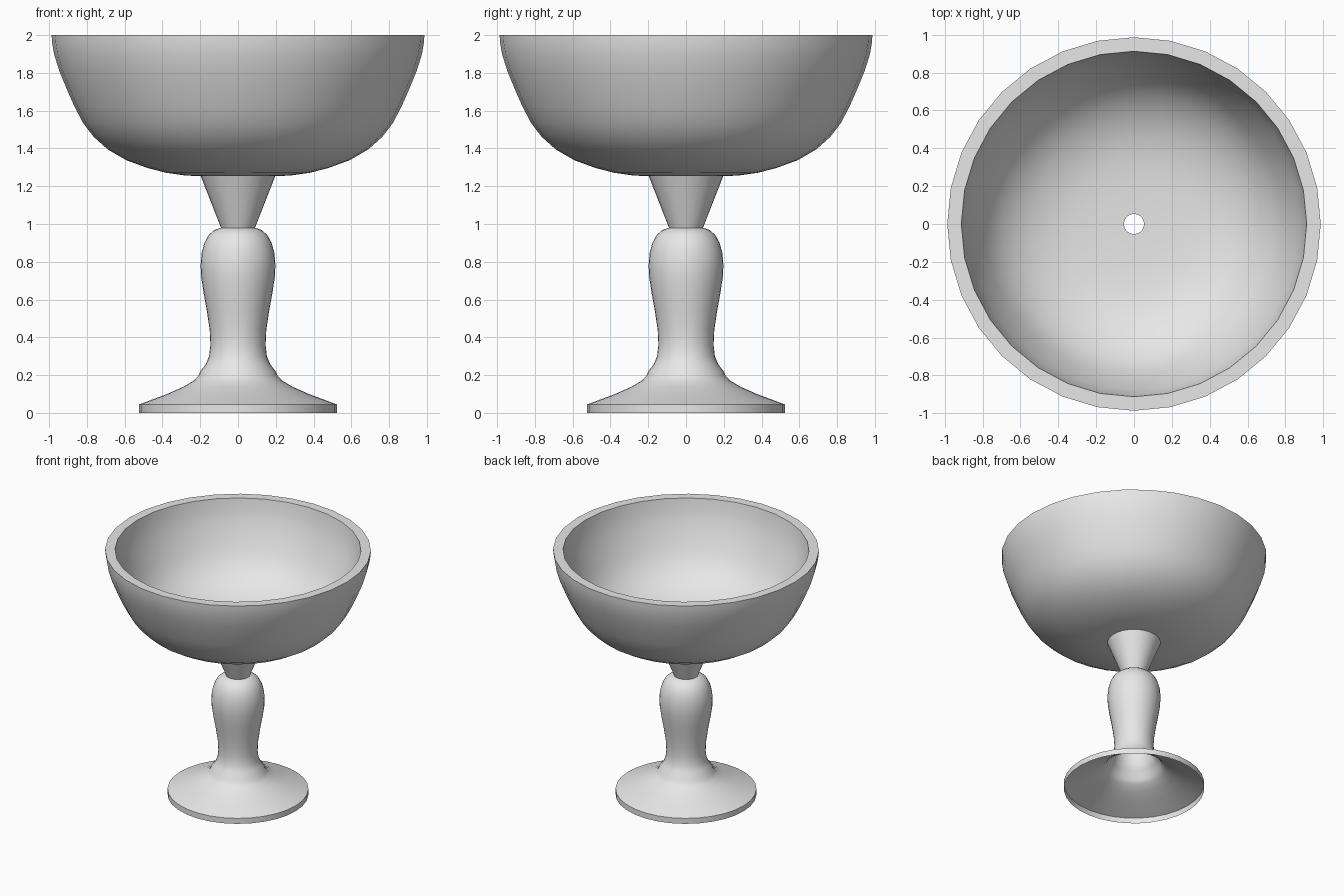
import bpy, math

SIDES = 32

cube = bpy.data.objects.get("Cube")
if cube:
    bpy.data.objects.remove(cube, do_unlink=True)

grey = bpy.data.materials.new("plain grey")
grey.use_nodes = True
COLOUR = (0.8, 0.8, 0.8, 1)
grey.diffuse_color = COLOUR
for node in grey.node_tree.nodes:
    if node.type == 'BSDF_PRINCIPLED':
        node.inputs["Base Color"].default_value = COLOUR


def lathe(name, profile):
    """Revolve an open (radius, height) profile around the z axis."""
    verts, faces = [], []
    for r, z in profile:
        for i in range(SIDES):
            a = 2 * math.pi * i / SIDES
            verts.append((r * math.cos(a), r * math.sin(a), z))
    for j in range(len(profile) - 1):
        low, high = j * SIDES, (j + 1) * SIDES
        for i in range(SIDES):
            k = (i + 1) % SIDES
            faces.append((low + i, low + k, high + k, high + i))
    mesh = bpy.data.meshes.new(name)
    mesh.from_pydata(verts, [], faces)
    mesh.materials.append(grey)
    obj = bpy.data.objects.new(name, mesh)
    bpy.context.collection.objects.link(obj)
    bpy.ops.object.select_all(action='DESELECT')
    obj.select_set(True)
    bpy.context.view_layer.objects.active = obj
    bpy.ops.object.shade_smooth_by_angle(angle=math.radians(45))
    return obj


# Hollow foot flaring into the bulbous stem
lathe("foot_and_stem", [
    (0.523, 0), (0.523, 0.045), (0.38, 0.098), (0.29, 0.138), (0.235, 0.17),
    (0.21, 0.195), (0.2, 0.22), (0.172, 0.255), (0.153, 0.3), (0.146, 0.36),
    (0.15, 0.44), (0.165, 0.54), (0.183, 0.64), (0.195, 0.72), (0.198, 0.78),
    (0.193, 0.845), (0.178, 0.9), (0.155, 0.942), (0.125, 0.968), (0.09, 0.98)])

# Conical neck under the bowl
lathe("neck", [(0.09, 0.98), (0.197, 1.253)])

# Thick bowl: outer wall, flat rim, inner wall down to the drain hole
lathe("bowl", [
    (0.197, 1.253), (0.28, 1.257), (0.38, 1.271), (0.48, 1.297), (0.59, 1.337),
    (0.69, 1.395), (0.765, 1.462), (0.82, 1.535), (0.865, 1.62), (0.907, 1.715),
    (0.946, 1.81), (0.974, 1.9), (0.984, 1.96), (0.987, 2.0),
    (0.913, 2.0), (0.9, 1.91), (0.874, 1.82), (0.835, 1.72), (0.793, 1.63),
    (0.752, 1.56), (0.7, 1.5), (0.63, 1.44), (0.54, 1.39), (0.44, 1.355),
    (0.34, 1.335), (0.2, 1.325), (0.053, 1.322)])
